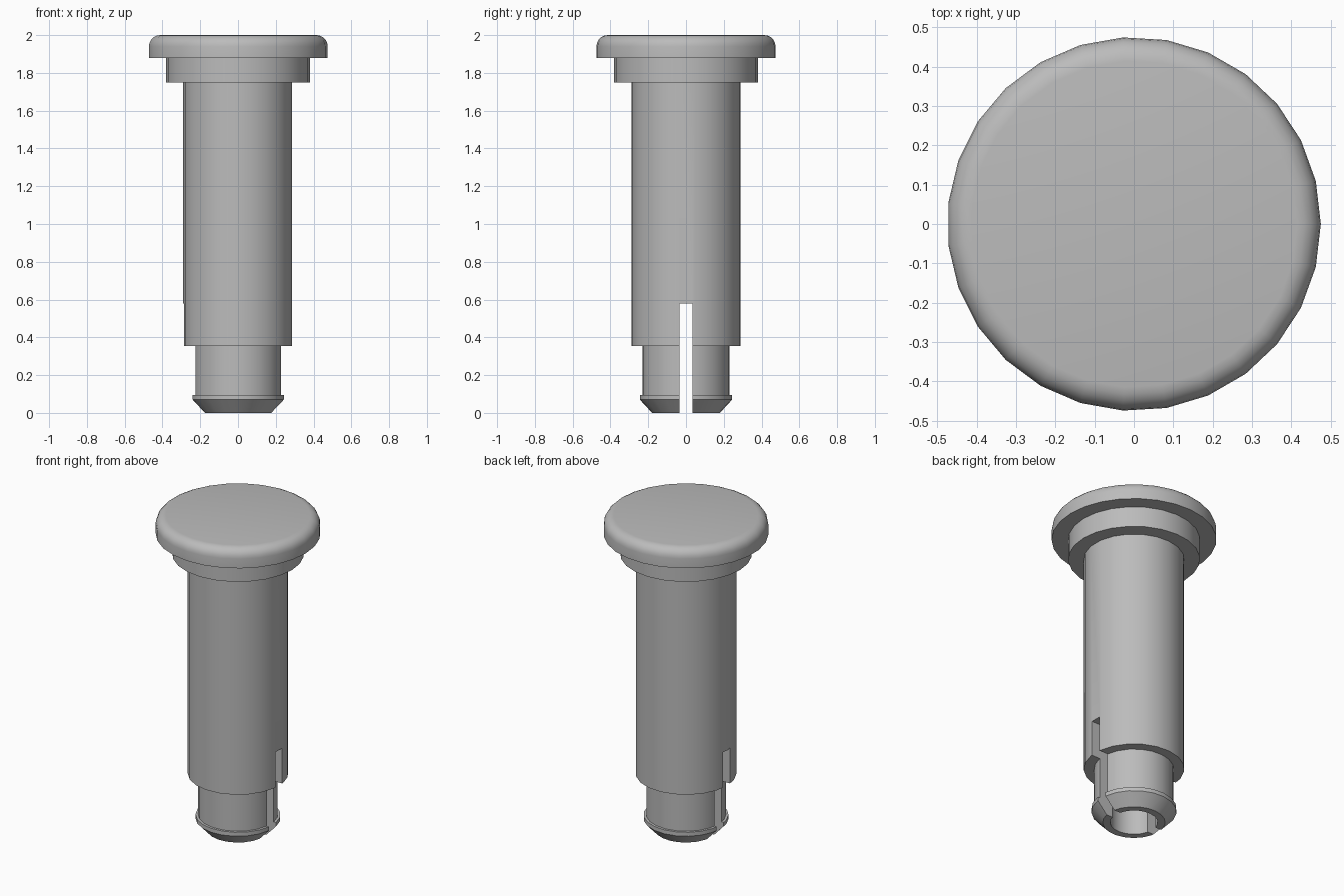
import bpy, bmesh, math

if "Cube" in bpy.data.objects:
    bpy.data.objects.remove(bpy.data.objects["Cube"])

grey = bpy.data.materials.new("plain grey")
grey.use_nodes = True
colour = (0.5, 0.5, 0.5, 1)
grey.diffuse_color = colour
grey.node_tree.nodes["Principled BSDF"].inputs["Base Color"].default_value = colour


def lathe(name, profile, sides, start=0.0):
    """Revolve a (radius, height) profile around z; radius 0 ends become one point."""
    bm = bmesh.new()
    rings = []
    for r, z in profile:
        if r == 0:
            rings.append([bm.verts.new((0, 0, z))] * sides)
        else:
            angles = [start + math.tau * i / sides for i in range(sides)]
            rings.append([bm.verts.new((r * math.cos(a), r * math.sin(a), z)) for a in angles])
    for low, high in zip(rings, rings[1:]):
        for i in range(sides):
            j = (i + 1) % sides
            corners = dict.fromkeys([low[i], low[j], high[j], high[i]])
            bm.faces.new(list(corners))
    bmesh.ops.recalc_face_normals(bm, faces=bm.faces)
    mesh = bpy.data.meshes.new(name)
    bm.to_mesh(mesh)
    bm.free()
    mesh.materials.append(grey)
    obj = bpy.data.objects.new(name, mesh)
    bpy.context.collection.objects.link(obj)
    return obj


def smooth(obj):
    bpy.ops.object.select_all(action="DESELECT")
    obj.select_set(True)
    bpy.context.view_layer.objects.active = obj
    bpy.ops.object.shade_smooth_by_angle(angle=math.radians(30))


# Head: flat disc with a rounded upper rim
head_r, top, fillet = 0.475, 2.0, 0.06
rim = []
for k in range(6):
    a = math.pi / 2 * k / 5
    rim.append((head_r - fillet + fillet * math.cos(a), top - fillet + fillet * math.sin(a)))
head = lathe("head", [(0, 1.88), (head_r, 1.88)] + rim + [(0, top)], 27)
smooth(head)

# Collar under the head
collar = lathe("collar", [(0, 1.75), (0.38, 1.75), (0.38, 1.88), (0, 1.88)], 24, math.pi)
smooth(collar)

# Hollow shaft with stepped neck, snap ridge and chamfered tip
shaft = lathe("shaft", [
    (0, 0.58), (0.137, 0.58), (0.137, 0), (0.18, 0), (0.245, 0.07), (0.245, 0.095),
    (0.23, 0.095), (0.23, 0.355), (0.29, 0.355), (0.29, 1.75), (0, 1.75)], 21, math.pi)

# Slot cut through both sides of the lower shaft
bpy.ops.mesh.primitive_cube_add(size=1, location=(0, 0, 0.19))
cutter = bpy.context.object
cutter.name = "slot_cutter"
cutter.scale = (1, 0.068, 0.78)
cutter.hide_render = True
cutter.hide_viewport = False
cutter.display_type = "WIRE"
cutter.data.materials.append(grey)

slot = shaft.modifiers.new("slot", "BOOLEAN")
slot.operation = "DIFFERENCE"
slot.solver = "EXACT"
slot.object = cutter
bpy.ops.object.select_all(action="DESELECT")
shaft.select_set(True)
bpy.context.view_layer.objects.active = shaft
bpy.ops.object.modifier_apply(modifier=slot.name)
bpy.data.objects.remove(cutter)
smooth(shaft)
